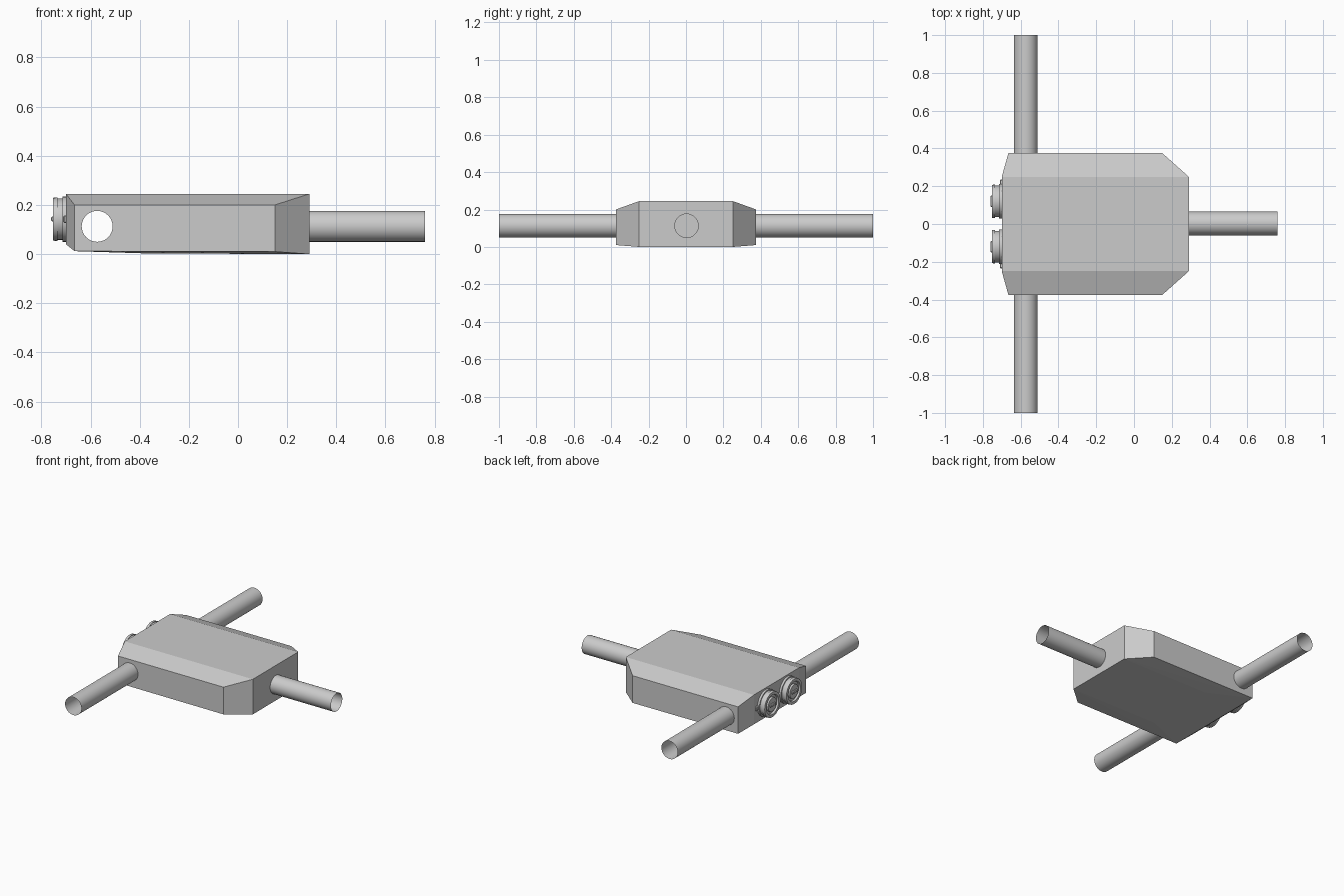
import bpy, bmesh
from math import cos, sin, pi
from mathutils import Vector, Matrix

if "Cube" in bpy.data.objects:
    bpy.data.objects.remove(bpy.data.objects["Cube"])

SEG = 32


def add_object(name, bm, smooth=True):
    bmesh.ops.recalc_face_normals(bm, faces=bm.faces)
    mesh = bpy.data.meshes.new(name)
    bm.to_mesh(mesh)
    bm.free()
    ob = bpy.data.objects.new(name, mesh)
    bpy.context.collection.objects.link(ob)
    if smooth:
        bpy.context.view_layer.objects.active = ob
        bpy.ops.object.select_all(action='DESELECT')
        ob.select_set(True)
        bpy.ops.object.shade_smooth_by_angle()
    return ob


def tube(name, start, end, radius, caps=False):
    start, end = Vector(start), Vector(end)
    axis = end - start
    bm = bmesh.new()
    rot = axis.to_track_quat('Z', 'Y').to_matrix().to_4x4()
    bmesh.ops.create_cone(bm, cap_ends=caps, segments=SEG, radius1=radius, radius2=radius,
                          depth=axis.length,
                          matrix=Matrix.Translation((start + end) / 2) @ rot)
    return add_object(name, bm)


def lathe_x(name, profile, y, z):
    """Revolve (x, radius) points about an axis parallel to x."""
    bm = bmesh.new()
    rings = [[bm.verts.new((x, y + r * cos(2 * pi * i / SEG), z + r * sin(2 * pi * i / SEG)))
              for i in range(SEG)] for x, r in profile]
    for a, b in zip(rings, rings[1:]):
        for i in range(SEG):
            j = (i + 1) % SEG
            bm.faces.new((a[i], a[j], b[j], b[i]))
    bm.faces.new(rings[-1])
    return add_object(name, bm)


# Faceted housing: mirrored corner points wrapped in a hull
corners = [(-0.70, 0.25, 0.245), (0.29, 0.25, 0.245),
           (-0.665, 0.375, 0.20), (0.15, 0.375, 0.20),
           (-0.665, 0.375, 0.012), (0.15, 0.375, 0.010),
           (-0.70, 0.25, 0.04), (-0.38, 0.25, 0.003), (0.29, 0.25, 0.0)]
bm = bmesh.new()
for x, y, z in corners:
    for s in (1, -1):
        bm.verts.new((x, s * y, z))
bmesh.ops.convex_hull(bm, input=bm.verts)
bmesh.ops.dissolve_limit(bm, angle_limit=0.01, verts=bm.verts, edges=bm.edges)
housing = add_object("housing", bm, smooth=False)

# Openings where the pipes enter the hollow housing
R, Z, PX = 0.063, 0.113, -0.573
for name, a, b in (("cross_bore", (PX, -0.6, Z), (PX, 0.6, Z)),
                   ("rear_bore", (-0.68, 0.003, Z), (0.5, 0.003, Z))):
    cutter = tube(name, a, b, R, caps=True)
    cutter.hide_render = True
    cutter.hide_viewport = True
    mod = housing.modifiers.new(name, 'BOOLEAN')
    mod.operation = 'DIFFERENCE'
    mod.solver = 'EXACT'
    mod.object = cutter

# Open pipes: two at the sides, one at the end
for side, s in (("left", 1), ("right", -1)):
    tube("pipe_" + side, (PX, s * 0.372, Z), (PX, s * 1.0, Z), R)
tube("pipe_end", (0.288, 0.003, Z), (0.76, 0.003, Z), R)

# Pair of stepped round knobs with a raised grip and a small side tab
for side, s in (("left", 1), ("right", -1)):
    y, z = s * 0.12, 0.142
    lathe_x("knob_" + side, [(-0.69, 0.092), (-0.715, 0.092), (-0.715, 0.084), (-0.735, 0.084),
                             (-0.735, 0.089), (-0.753, 0.087), (-0.753, 0.068),
                             (-0.740, 0.064), (-0.740, 0.050), (-0.752, 0.047)], y, z)
    for part, loc, size in (("grip_", (-0.752, y, z), (0.016, 0.06, 0.02)),
                            ("tab_", (-0.703, s * 0.215, z), (0.014, 0.04, 0.03))):
        bm = bmesh.new()
        bmesh.ops.create_cube(bm, size=1, matrix=Matrix.Translation(loc)
                              @ Matrix.Diagonal((*size, 1)))
        bmesh.ops.bevel(bm, geom=bm.edges[:], offset=0.004, segments=1, affect='EDGES')
        add_object(part + side, bm, smooth=False)
